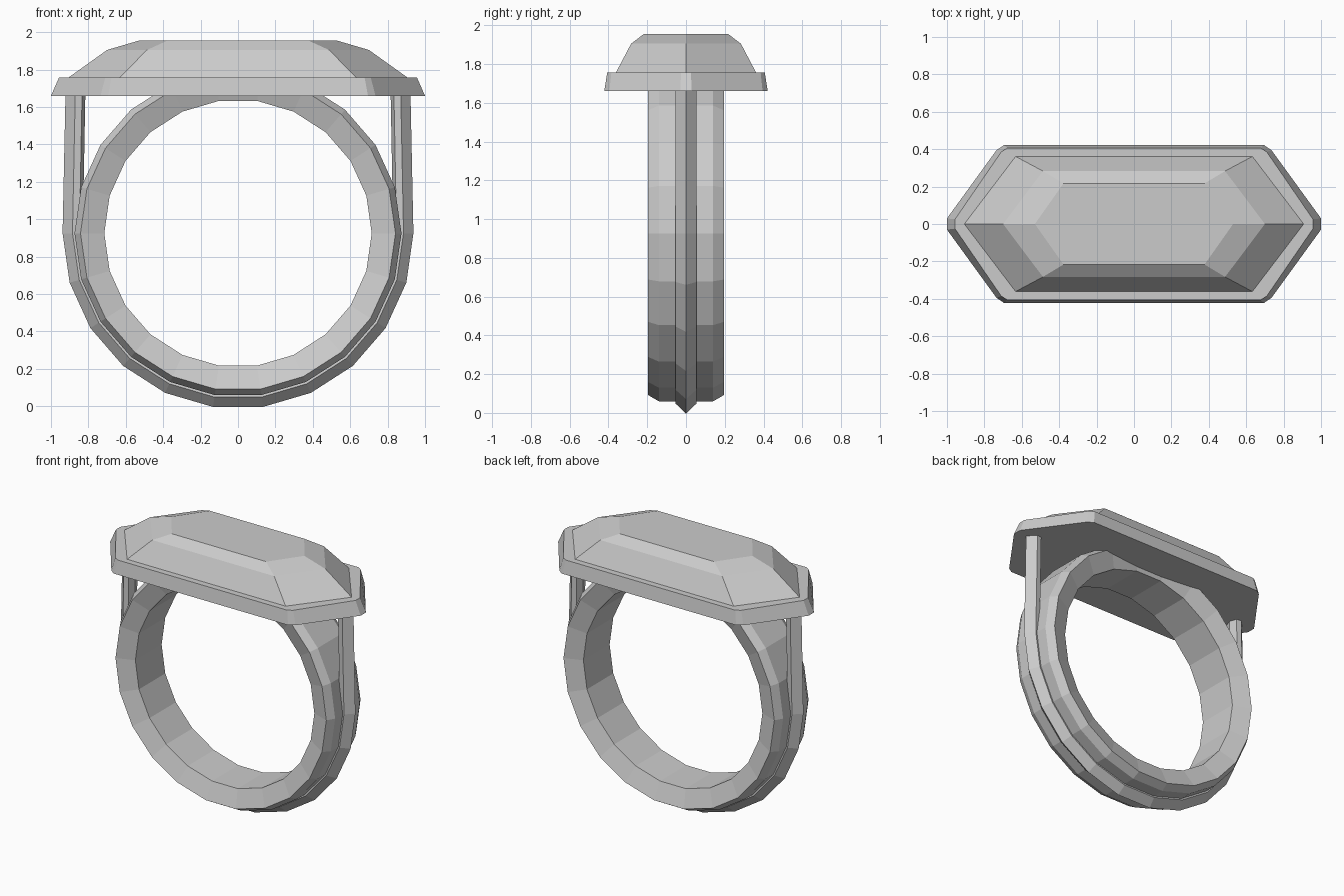
import bpy, bmesh, math

cube = bpy.data.objects.get("Cube")
if cube:
    bpy.data.objects.remove(cube)

metal = bpy.data.materials.new("grey_metal")
metal.use_nodes = True
grey = (0.6, 0.6, 0.6, 1)
metal.diffuse_color = grey
metal.node_tree.nodes["Principled BSDF"].inputs["Base Color"].default_value = grey

SIDES = 22
CENTRE = 0.925
STEP = 2 * math.pi / SIDES


def loft(name, loops, closed=False):
    """Skin a row of equal-length point loops, capped or joined end to end."""
    bm = bmesh.new()
    rows = [[bm.verts.new(p) for p in loop] for loop in loops]
    n = len(rows[0])
    pairs = list(zip(rows, rows[1:]))
    if closed:
        pairs.append((rows[-1], rows[0]))
    else:
        bm.faces.new(rows[0])
        bm.faces.new(rows[-1])
    for a, b in pairs:
        for i in range(n):
            j = (i + 1) % n
            bm.faces.new((a[i], a[j], b[j], b[i]))
    bmesh.ops.recalc_face_normals(bm, faces=bm.faces)
    mesh = bpy.data.meshes.new(name)
    bm.to_mesh(mesh)
    bm.free()
    mesh.materials.append(metal)
    obj = bpy.data.objects.new(name, mesh)
    bpy.context.collection.objects.link(obj)
    return obj


def around(section, angle):
    """Place a (radius, y) section at an angle measured from the bottom."""
    return [(r * math.sin(angle), y, CENTRE - r * math.cos(angle)) for r, y in section]


def mirrored(quarter, z):
    """Mirror a quarter outline, given from the x tip to the y side, to all four."""
    half = quarter + [(-x, y) for x, y in reversed(quarter)]
    lower = [(x, -y) for x, y in reversed(half) if y > 0]
    return [(x, y, z) for x, y in half + lower]


def hexagon(tip, corner, side, z):
    return [(tip, 0, z), (corner, side, z), (-corner, side, z),
            (-tip, 0, z), (-corner, -side, z), (corner, -side, z)]


# Finger band with chamfered rims
band = [(0.715, -0.15), (0.842, -0.195), (0.874, -0.14),
        (0.874, 0.14), (0.842, 0.195), (0.715, 0.15)]
loft("finger_band", [around(band, (i + 0.5) * STEP) for i in range(SIDES)], closed=True)

# Pointed rib under the band, rising at both ends into straight supports
rib = [(0.938, 0), (0.885, 0.055), (0.848, 0.05),
       (0.83, 0), (0.848, -0.05), (0.885, -0.055)]
lower = [around(rib, (i + 0.5) * STEP) for i in range(-6, 6)]
ends = [[(s * r * 0.983, y, 1.68) for r, y in rib] for s in (-1, 1)]
loft("rib_and_supports", [ends[0]] + lower + [ends[1]])

# Elongated setting plate with clipped corners
loft("setting_plate", [
    mirrored([(1.0, 0.03), (0.735, 0.395), (0.695, 0.422)], 1.66),
    mirrored([(0.957, 0.025), (0.71, 0.385), (0.677, 0.406)], 1.757)])

# Faceted stone
loft("faceted_stone", [
    hexagon(0.91, 0.635, 0.362, 1.755),
    hexagon(0.70, 0.487, 0.283, 1.905),
    hexagon(0.53, 0.377, 0.217, 1.955)])
